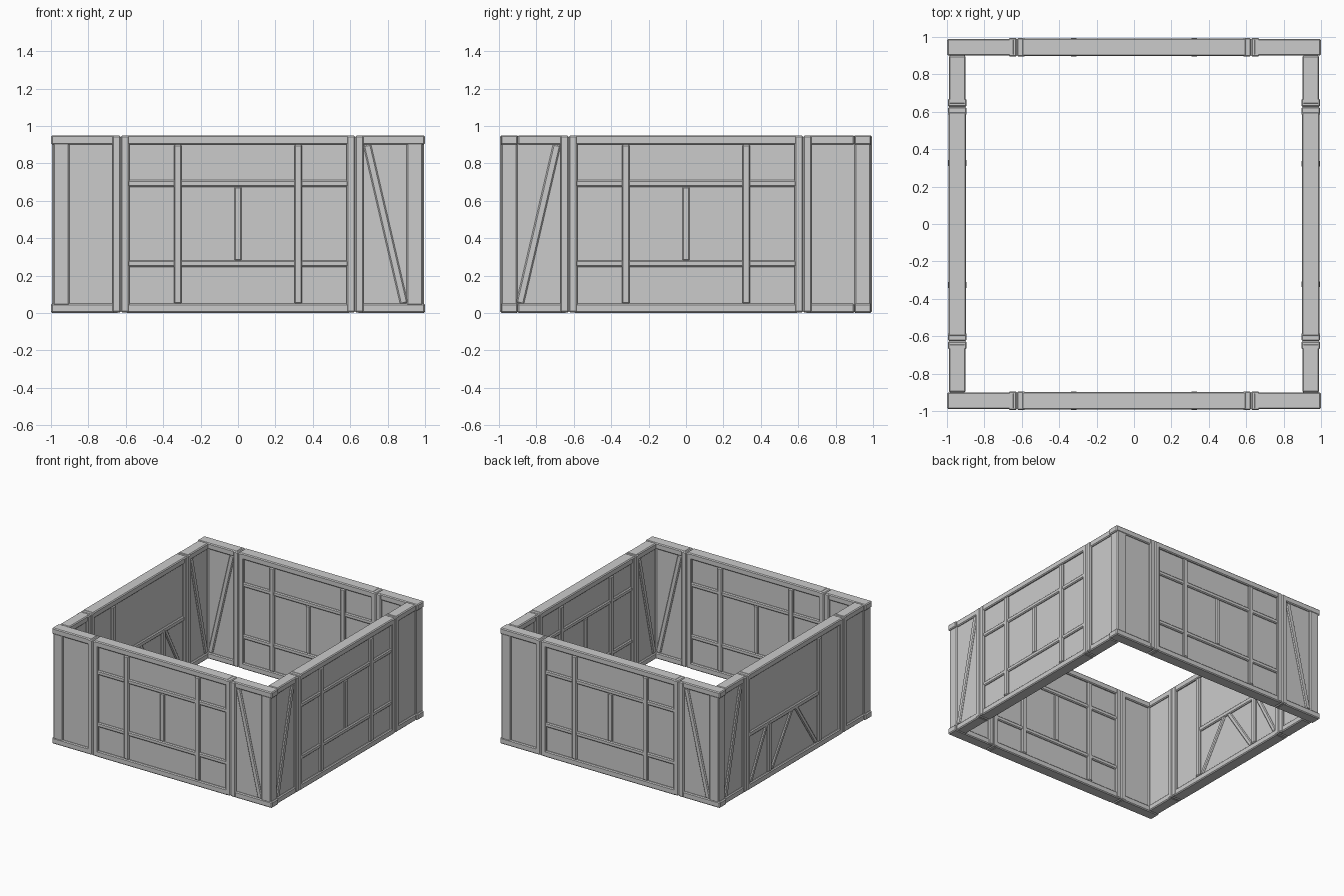
import bpy
import bmesh
import math
from mathutils import Matrix, Vector

cube = bpy.data.objects.get("Cube")
if cube:
    bpy.data.objects.remove(cube, do_unlink=True)

grey = bpy.data.materials.new("plain_grey")
grey.use_nodes = True
colour = (0.6, 0.6, 0.6, 1)
grey.diffuse_color = colour
grey.node_tree.nodes["Principled BSDF"].inputs["Base Color"].default_value = colour

HEIGHT = 0.95
SILL = 0.05
LOW, HIGH = SILL, HEIGHT - SILL
MID = 0.945          # distance from the centre to the wall's middle plane


def make(name, beams, turn, flip, bevel=0.007):
    """Timbers as (start, end, width, depth); points are (along wall, height)."""
    bm = bmesh.new()
    side = -1 if flip else 1
    for start, end, width, depth in beams:
        a = Vector((side * start[0], -MID, start[1]))
        b = Vector((side * end[0], -MID, end[1]))
        run = b - a
        tilt = Matrix.Rotation(math.atan2(run.x, run.z), 4, 'Y')
        size = Matrix.Diagonal((width, depth, run.length, 1))
        bmesh.ops.create_cube(bm, size=1, matrix=Matrix.Translation((a + b) / 2) @ tilt @ size)
    bm.transform(Matrix.Rotation(turn, 4, 'Z'))
    mesh = bpy.data.meshes.new(name)
    bm.to_mesh(mesh)
    bm.free()
    mesh.materials.append(grey)
    obj = bpy.data.objects.new(name, mesh)
    bpy.context.collection.objects.link(obj)
    if bevel:
        mod = obj.modifiers.new("worn_edges", 'BEVEL')
        mod.width = bevel
        mod.segments = 1
    return obj


def upright(u, low, high, width, depth):
    return ((u, low), (u, high), width, depth)


def level(z, left, right, width, depth):
    return ((left, z), (right, z), width, depth)


def build_wall(label, turn, flip, end, braced):
    # recessed infill panel
    make(label + "_panel", [level(HEIGHT / 2, -0.93, 0.93, 0.91, 0.065)], turn, flip, 0)

    # sill and top plate, each in three lengths
    sills = []
    for z in (SILL / 2, HEIGHT - SILL / 2):
        sills.append(level(z, -0.6, 0.6, SILL, 0.096))
        for s in (-1, 1):
            sills.append(level(z, s * 0.64, s * end, SILL, 0.09))
    make(label + "_sills", sills, turn, flip)

    # paired posts dividing the wall into bays
    posts = [upright(s * u, 0.003, HEIGHT - 0.002, 0.046, 0.1)
             for s in (-1, 1) for u in (0.603, 0.649)]
    make(label + "_posts", posts, turn, flip)

    # leaning brace in the end bay
    make(label + "_end_brace", [((0.69, HIGH), (0.888, LOW), 0.042, 0.084)], turn, flip)

    if braced:
        # window rail with braces beneath it
        rail = 0.45
        make(label + "_rail", [level(rail, -0.33, 0.59, 0.04, 0.09)], turn, flip)
        make(label + "_studs", [upright(-0.325, LOW, HIGH, 0.042, 0.1),
                                upright(0.325, LOW, rail, 0.042, 0.1)], turn, flip)
        make(label + "_braces", [((0.565, LOW), (0.35, rail), 0.036, 0.084),
                                 ((0.29, LOW), (0.02, rail), 0.036, 0.082),
                                 ((-0.29, LOW), (-0.02, rail), 0.036, 0.084)], turn, flip)
    else:
        # two rails, two studs and a short middle stud
        make(label + "_rails", [level(z, -0.59, 0.59, 0.036, 0.09)
                                for z in (0.264, 0.692)], turn, flip)
        make(label + "_studs", [upright(s * 0.322, LOW, HIGH, 0.042, 0.1)
                                for s in (-1, 1)], turn, flip)
        make(label + "_middle_stud", [upright(0, 0.28, 0.675, 0.04, 0.086)], turn, flip)


# four walls, mirrored so that braces meet at two opposite corners
build_wall("front_wall", 0, False, 1.0, False)
build_wall("left_wall", math.pi / 2, True, 0.9, False)
build_wall("back_wall", math.pi, False, 1.0, False)
build_wall("right_wall", -math.pi / 2, True, 0.9, True)

# corner posts
for i, name in enumerate(("front_right", "front_left", "back_left", "back_right")):
    make(name + "_corner_post", [upright(-MID, LOW - 0.01, HIGH + 0.01, 0.086, 0.086)],
         i * math.pi / 2, False)
